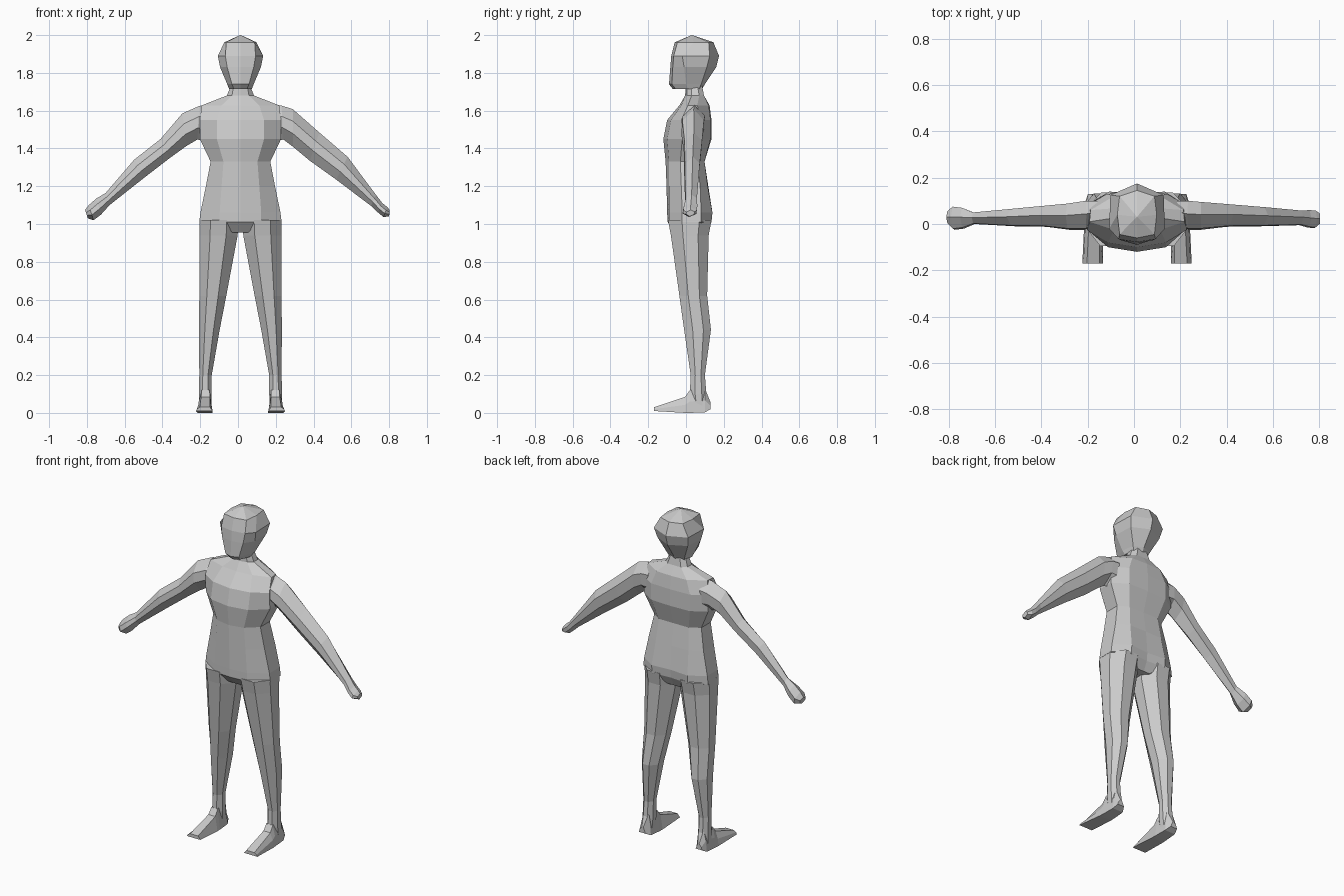
import bpy, bmesh

CX = 0.013  # body centre line
skin = bpy.data.materials.new("plain_grey")
skin.diffuse_color = (0.6, 0.6, 0.6, 1)


def loft(name, rings):
    """Skin a list of equal-length point rings and cap both ends."""
    bm = bmesh.new()
    vr = [[bm.verts.new(p) for p in r] for r in rings]
    n = len(rings[0])
    for a, b in zip(vr, vr[1:]):
        for i in range(n):
            j = (i + 1) % n
            bm.faces.new((a[i], a[j], b[j], b[i]))
    bm.faces.new(vr[0])
    bm.faces.new(vr[-1])
    bmesh.ops.remove_doubles(bm, verts=bm.verts, dist=0.0005)
    bmesh.ops.recalc_face_normals(bm, faces=bm.faces)
    me = bpy.data.meshes.new(name)
    bm.to_mesh(me)
    bm.free()
    me.materials.append(skin)
    ob = bpy.data.objects.new(name, me)
    bpy.context.collection.objects.link(ob)
    return ob


def mirrored(z, half):
    """Full horizontal ring from its right half, front centre to back centre."""
    return [(CX + x, y, z) for x, y in half] + [(CX - x, y, z) for x, y in half[-2:0:-1]]


# head
loft("head", [mirrored(z, h) for z, h in [
    (2.0, [(0, .03), (.001, .03), (.002, .031), (.001, .032), (0, .032)]),
    (1.962, [(0, -.06), (.075, -.045), (.085, .04), (.075, .12), (0, .145)]),
    (1.89, [(0, -.078), (.08, -.065), (.12, -.02), (.115, .125), (0, .175)]),
    (1.83, [(0, -.083), (.07, -.07), (.108, -.01), (.102, .11), (0, .16)]),
    (1.74, [(0, -.09), (.045, -.075), (.07, 0), (.06, .08), (0, .1)]),
    (1.715, [(0, -.07), (.035, -.055), (.06, .01), (.05, .07), (0, .085)]),
]])

# torso with neck
loft("torso", [mirrored(z, h) for z, h in [
    (1.735, [(0, 0), (.035, .005), (.05, .03), (.05, .06), (.03, .085), (0, .085)]),
    (1.68, [(0, -.005), (.045, .005), (.072, .03), (.072, .07), (.045, .095), (0, .095)]),
    (1.628, [(0, -.035), (.1, -.025), (.205, .01), (.2, .06), (.1, .12), (0, .125)]),
    (1.55, [(0, -.1), (.125, -.08), (.215, -.025), (.215, .08), (.13, .13), (0, .135)]),
    (1.45, [(0, -.12), (.125, -.1), (.215, -.02), (.215, .075), (.13, .13), (0, .135)]),
    (1.33, [(0, -.108), (.09, -.09), (.158, -.03), (.158, .06), (.1, .098), (0, .098)]),
    (1.2, [(0, -.103), (.1, -.09), (.183, -.025), (.183, .075), (.11, .115), (0, .118)]),
    (1.06, [(0, -.1), (.11, -.09), (.212, -.02), (.212, .08), (.12, .14), (0, .13)]),
    (1.01, [(0, -.097), (.11, -.09), (.218, -.02), (.218, .08), (.12, .135), (0, .125)]),
    (.955, [(0, -.05), (.04, -.05), (.08, 0), (.08, .05), (.04, .1), (0, .1)]),
]])

# legs: octagonal rings (z, inner x, outer x, front y, back y)
LEG = [(1.02, .01, .217, -.095, .135), (.94, .015, .217, -.08, .12),
       (.62, .075, .218, -.035, .112), (.44, .11, .219, -.01, .132),
       (.2, .152, .218, .025, .1), (.1, .152, .22, .02, .108), (.04, .155, .22, .03, .11)]
# feet: box rings (y, inner x, outer x, bottom z, top z)
FOOT = [(.13, .168, .212, .02, .055), (.1, .152, .222, .003, .13),
        (.02, .148, .226, 0, .12), (-.005, .147, .228, 0, .085), (-.17, .147, .236, .01, .03)]


def leg_ring(z, xi, xo, yf, yb):
    w, d = xo - xi, yb - yf
    pts = [(.3, 0), (.72, 0), (1, .32), (1, .72), (.7, 1), (.3, 1), (0, .7), (0, .32)]
    return [(xi + u * w, yf + v * d, z) for u, v in pts]


for side, s in (("left", -1), ("right", 1)):
    def place(ring):
        return [(CX + s * x, y, z) for x, y, z in ring]
    loft(side + "_leg", [place(leg_ring(*r)) for r in LEG])
    loft(side + "_foot", [place([(a, y, lo), (b, y, lo), (b - .005, y, (lo + hi) / 2),
                                 (b - .02, y, hi), (a + .015, y, hi)])
                          for y, a, b, lo, hi in FOOT])

# arms and hands: (top x, top z, bottom x, bottom z, front y, back y)
ARMS = {
    "left_arm": [(-.15, 1.635, -.18, 1.44, 0, .1), (-.205, 1.625, -.215, 1.447, -.025, .1),
                 (-.295, 1.585, -.27, 1.415, -.025, .088), (-.41, 1.45, -.36, 1.35, -.012, .078),
                 (-.55, 1.34, -.49, 1.25, -.01, .065), (-.70, 1.165, -.68, 1.1, 0, .05),
                 (-.75, 1.135, -.725, 1.05, -.02, .07), (-.79, 1.1, -.765, 1.02, -.025, .075),
                 (-.81, 1.075, -.795, 1.03, 0, .055)],
    "right_arm": [(.18, 1.635, .2, 1.44, 0, .1), (.23, 1.627, .24, 1.447, -.025, .1),
                  (.29, 1.608, .29, 1.41, -.025, .095), (.43, 1.485, .38, 1.335, -.012, .085),
                  (.58, 1.356, .52, 1.235, -.01, .073), (.73, 1.155, .705, 1.095, -.005, .058),
                  (.765, 1.11, .74, 1.062, -.015, .06), (.79, 1.09, .77, 1.037, -.018, .058),
                  (.803, 1.075, .8, 1.04, 0, .045)],
}
SECTION = [(0, .55), (.32, .05), (.65, 0), (1, .45), (.7, .95), (.3, 1)]  # (down, back)
for name, joints in ARMS.items():
    loft(name, [[(xt + (xb - xt) * t, yf + (yb - yf) * v, zt + (zb - zt) * t)
                 for t, v in SECTION] for xt, zt, xb, zb, yf, yb in joints])
